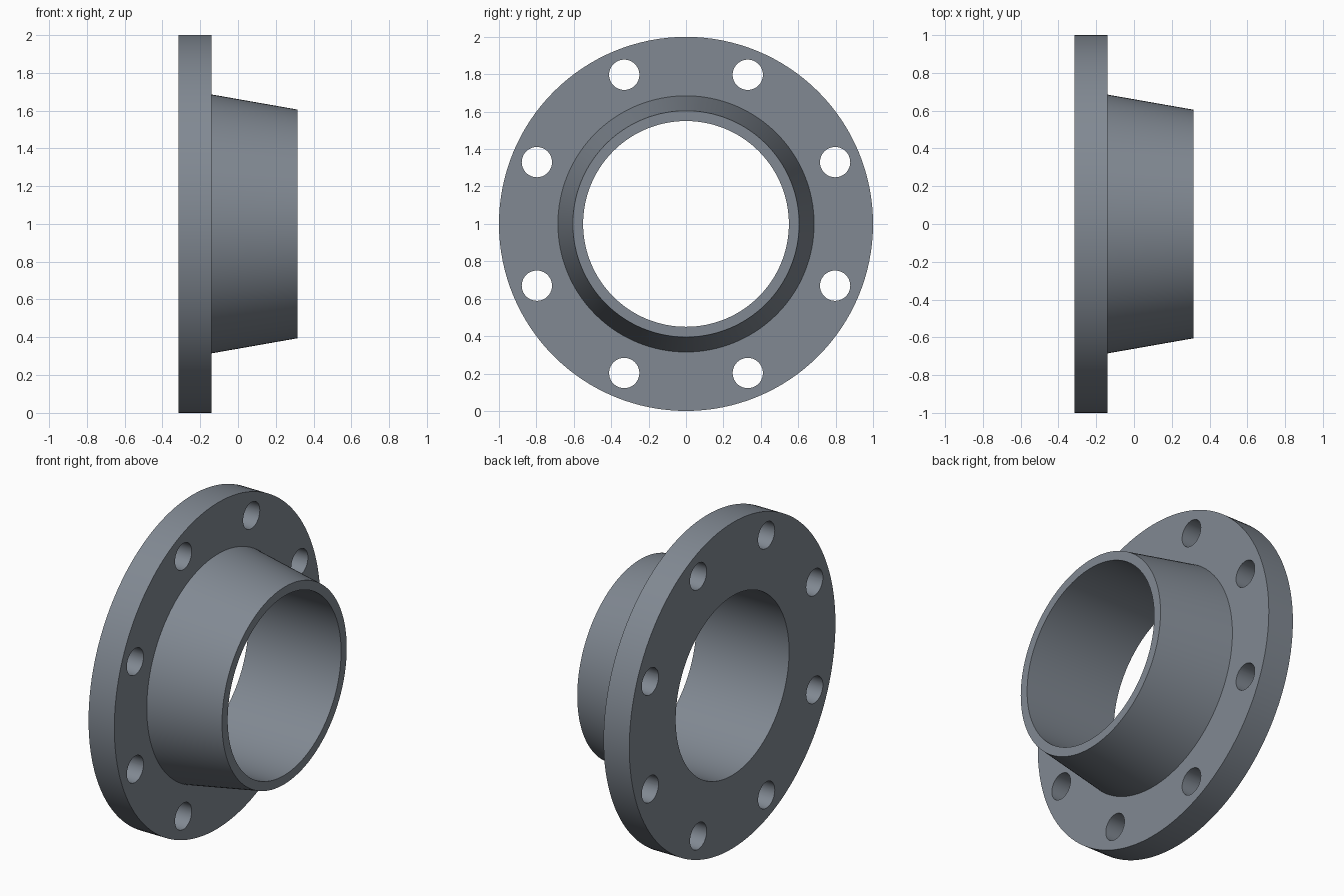
import bpy
import bmesh
from math import pi, cos, sin, radians
from mathutils import Matrix, Vector

cube = bpy.data.objects.get("Cube")
if cube:
    bpy.data.objects.remove(cube, do_unlink=True)

SEGMENTS = 128
CENTRE = Vector((0, 0, 1))
BACK, STEP, FRONT = -0.315, -0.14, 0.315     # stations along the x axis
BORE, RIM, HUB_BASE, HUB_TIP = 0.55, 1.0, 0.685, 0.605
BOLT_COUNT, BOLT_CIRCLE, BOLT_RADIUS = 8, 0.863, 0.081

steel = bpy.data.materials.new("blue grey steel")
steel.use_nodes = True
colour = (0.22, 0.25, 0.29, 1)
steel.diffuse_color = colour
steel.node_tree.nodes["Principled BSDF"].inputs["Base Color"].default_value = colour


def add_object(name, bm):
    bmesh.ops.recalc_face_normals(bm, faces=bm.faces)
    mesh = bpy.data.meshes.new(name)
    bm.to_mesh(mesh)
    bm.free()
    mesh.materials.append(steel)
    obj = bpy.data.objects.new(name, mesh)
    bpy.context.collection.objects.link(obj)
    return obj


def lathe(name, profile):
    """Turn a closed (x, radius) profile around the x axis."""
    bm = bmesh.new()
    rings = []
    for i in range(SEGMENTS):
        a = 2 * pi * i / SEGMENTS
        rings.append([bm.verts.new(CENTRE + Vector((x, r * sin(a), r * cos(a))))
                      for x, r in profile])
    n = len(profile)
    for i, ring in enumerate(rings):
        after = rings[(i + 1) % SEGMENTS]
        for j in range(n):
            k = (j + 1) % n
            bm.faces.new((ring[j], ring[k], after[k], after[j]))
    return add_object(name, bm)


# Flange disc and tapered neck, turned as one piece
flange = lathe("weld_neck_flange", [
    (BACK, BORE), (BACK, RIM), (STEP, RIM),
    (STEP, HUB_BASE), (FRONT, HUB_TIP), (FRONT, BORE)])

# Bolt hole cutters, straddling the vertical centre line
bm = bmesh.new()
for i in range(BOLT_COUNT):
    a = 2 * pi * (i + 0.5) / BOLT_COUNT
    spot = CENTRE + Vector(((BACK + STEP) / 2, BOLT_CIRCLE * sin(a), BOLT_CIRCLE * cos(a)))
    bmesh.ops.create_cone(
        bm, cap_ends=True, segments=40, radius1=BOLT_RADIUS, radius2=BOLT_RADIUS,
        depth=0.3, matrix=Matrix.Translation(spot) @ Matrix.Rotation(pi / 2, 4, 'Y'))
cutter = add_object("bolt_hole_cutter", bm)
cutter.hide_render = True

# Drill the bolt holes
bpy.ops.object.select_all(action='DESELECT')
bpy.context.view_layer.objects.active = flange
flange.select_set(True)
drill = flange.modifiers.new("bolt_holes", 'BOOLEAN')
drill.operation = 'DIFFERENCE'
drill.solver = 'EXACT'
drill.object = cutter
bpy.ops.object.modifier_apply(modifier=drill.name)
bpy.data.objects.remove(cutter, do_unlink=True)

# Smooth round walls, crisp machined edges
bpy.ops.object.shade_smooth_by_angle(angle=radians(30))
